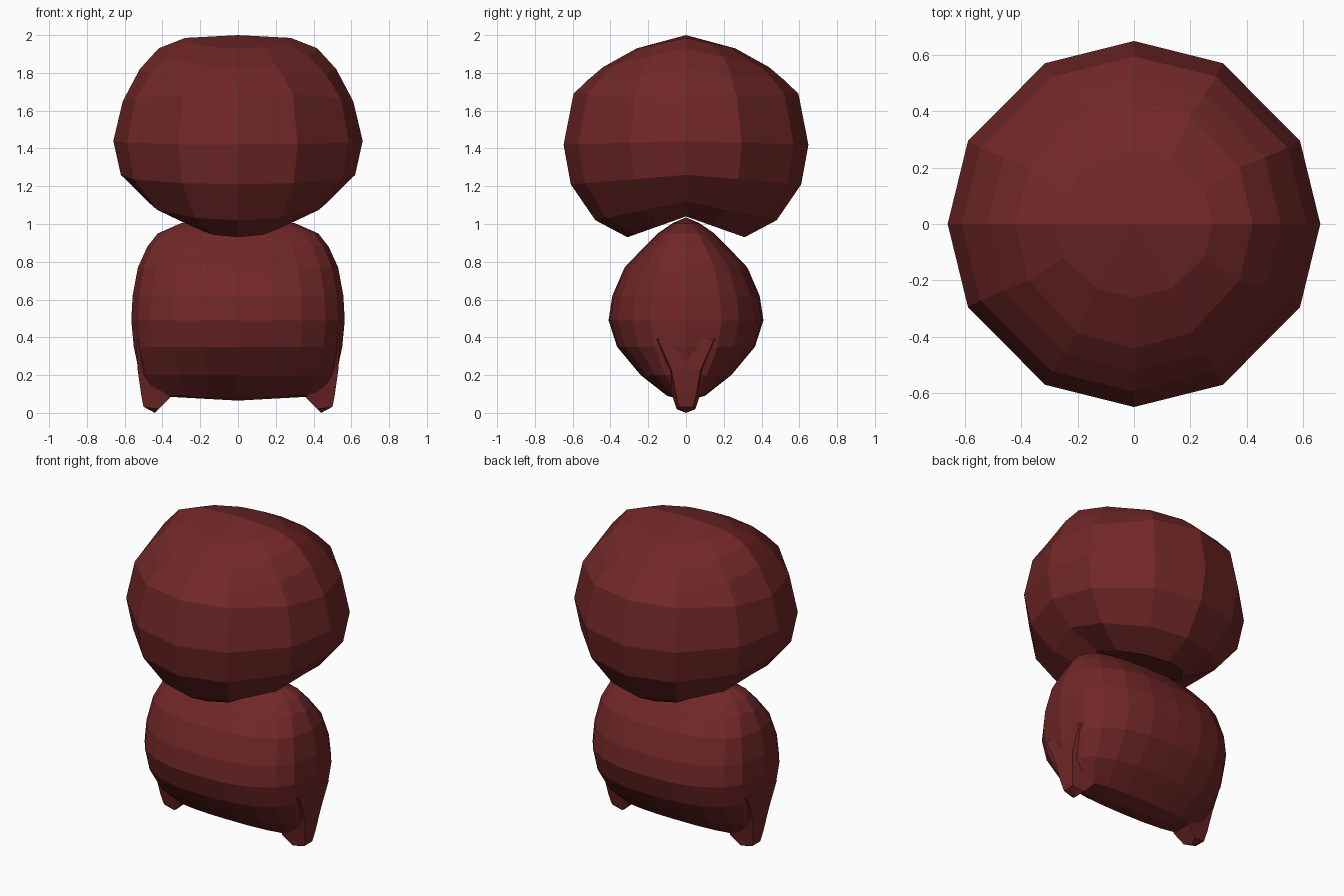
import bpy, bmesh, math

if "Cube" in bpy.data.objects:
    bpy.data.objects.remove(bpy.data.objects["Cube"])

red = bpy.data.materials.new("dark_red")
red.diffuse_color = (0.165, 0.02, 0.02, 1)
red.use_nodes = True
red.node_tree.nodes["Principled BSDF"].inputs["Base Color"].default_value = red.diffuse_color


def loft(name, rings, start=None, end=None):
    """Skin stacked rings; close each end with a fan to a point, or a flat face."""
    bm = bmesh.new()
    rows = [[bm.verts.new(p) for p in ring] for ring in rings]
    n = len(rows[0])
    for a, b in zip(rows, rows[1:]):
        for i in range(n):
            j = (i + 1) % n
            bm.faces.new((a[i], a[j], b[j], b[i]))
    for row, tip in ((rows[0], start), (rows[-1], end)):
        if tip is None:
            bm.faces.new(row)
        else:
            v = bm.verts.new(tip)
            for i in range(n):
                bm.faces.new((row[i], row[(i + 1) % n], v))
    bmesh.ops.recalc_face_normals(bm, faces=bm.faces)
    mesh = bpy.data.meshes.new(name)
    bm.to_mesh(mesh)
    bm.free()
    mesh.materials.append(red)
    obj = bpy.data.objects.new(name, mesh)
    bpy.context.collection.objects.link(obj)
    return obj


# Upper cushion: twelve-sided rings that sag from the x axis towards front and back
# (x radius, y radius, height at sides, height at front and back)
cap_rings = [(.28, .26, 1.985, 1.93), (.42, .44, 1.93, 1.83), (.52, .52, 1.82, 1.762),
             (.61, .595, 1.65, 1.69), (.66, .648, 1.44, 1.42), (.62, .61, 1.26, 1.21),
             (.48, .48, 1.12, 1.02), (.28, .31, 1.04, .93)]
quarter = [0, 27, 61.5]
angles = [math.radians(a) for a in
          quarter + [90] + [180 - a for a in quarter[::-1]]
          + [180 + a for a in quarter[1:]] + [270] + [360 - a for a in quarter[:0:-1]]]
upper = [[(rx * math.cos(a), ry * math.sin(a), zx + (zy - zx) * abs(math.sin(a)))
          for a in angles] for rx, ry, zx, zy in cap_rings]
loft("upper_cushion", upper, (0, 0, 2.0), (0, 0, 1.05))

# Lower cushion: rounded oblong rings (height, half width, half depth)
body_rings = [(1.005, .30, .07), (.95, .425, .15), (.88, .48, .22), (.77, .53, .325),
              (.62, .558, .39), (.49, .565, .41), (.35, .552, .365), (.20, .52, .24),
              (.09, .45, .10)]
power = 2.5
front = [(f, (1 - f ** power) ** (1 / power)) for f in (1, .94, .82, .6, .32, 0)]
half = front + [(-x, y) for x, y in front[-2::-1]]
outline = half + [(x, -y) for x, y in half[-2:0:-1]]
lower = [[(x * hx, y * hy, z) for x, y in outline] for z, hx, hy in body_rings]
loft("lower_cushion", lower, (0, 0, 1.035), (0, 0, .065))

# Pointed corner feet: tapered blocks (height, inner x, outer x, half depth)
foot_rings = [(.38, .42, .54, .20), (.22, .40, .532, .105), (.08, .36, .512, .07),
              (.02, .42, .50, .05)]
for side, label in ((-1, "left"), (1, "right")):
    rings = [[(side * a, -d, z), (side * b, -d * .75, z + .012),
              (side * b, d * .75, z + .012), (side * a, d, z)]
             for z, a, b, d in foot_rings]
    loft(label + "_foot", rings, None, (side * .44, 0, 0))
